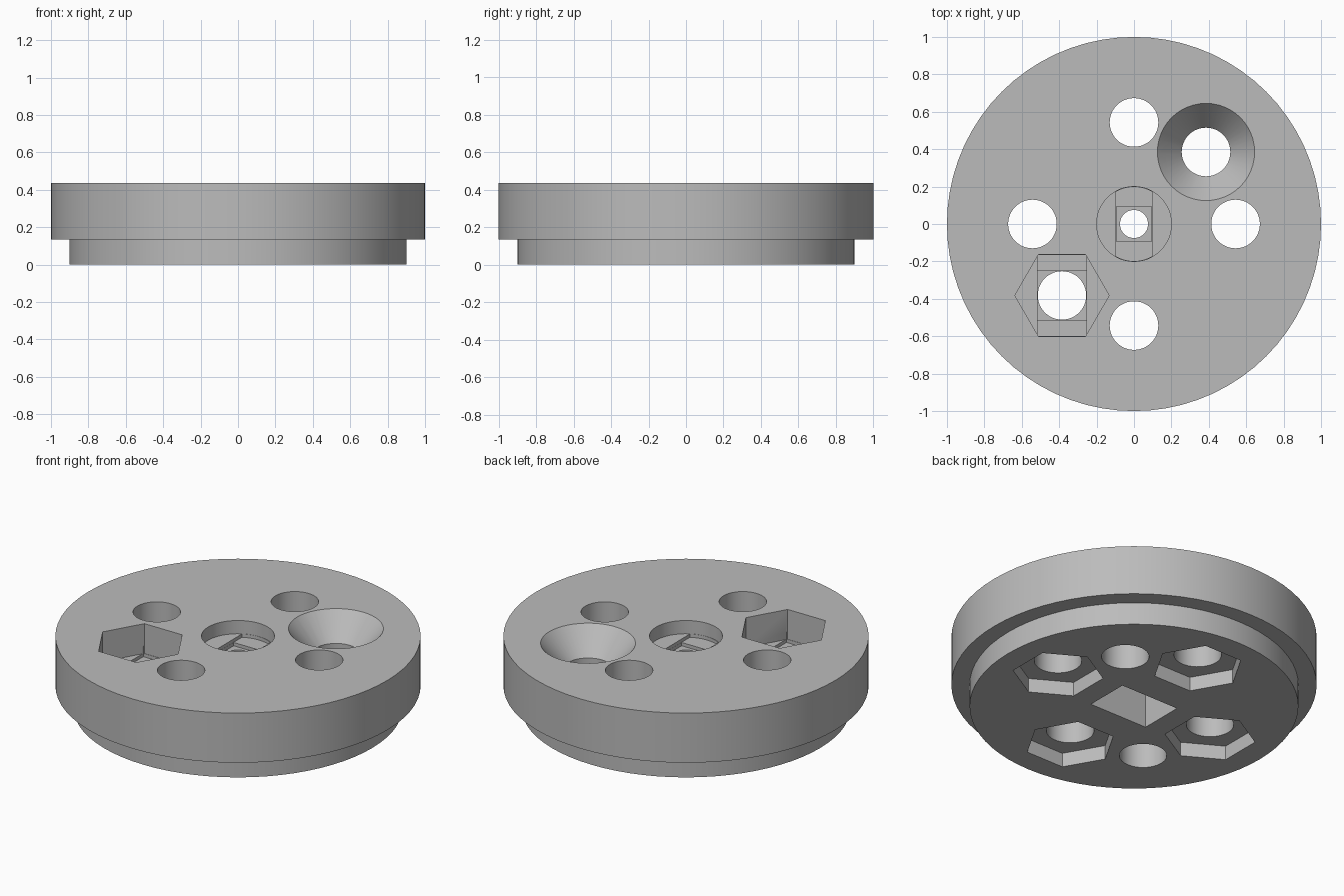
import bpy
import bmesh
import math

if "Cube" in bpy.data.objects:
    bpy.data.objects.remove(bpy.data.objects["Cube"])

TOP, STEP = 0.435, 0.135     # overall height, height of the narrow lower step
OVER = 0.1                   # cutters run this far past the surface


def ngon(r, n, turn=0.0):
    return [(r * math.cos(turn + math.tau * i / n), r * math.sin(turn + math.tau * i / n)) for i in range(n)]


def rect(hx, hy):
    return [(hx, -hy), (hx, hy), (-hx, hy), (-hx, -hy)]


def clipped_circle(r, hx, n=10):
    # circle trimmed by two flats at x = -hx and x = hx
    a = math.acos(hx / r)
    arc = [a + (math.pi - 2 * a) * i / n for i in range(n + 1)]
    return [(r * math.cos(t), r * math.sin(t)) for t in arc + [t + math.pi for t in arc]]


def loft(name, layers, at=(0, 0)):
    # closed solid through a stack of (outline, z) layers
    bm = bmesh.new()
    rings = [[bm.verts.new((x + at[0], y + at[1], z)) for x, y in pts] for pts, z in layers]
    for lo, hi in zip(rings, rings[1:]):
        n = len(lo)
        for i in range(n):
            j = (i + 1) % n
            bm.faces.new((lo[i], lo[j], hi[j], hi[i]))
    bm.faces.new(rings[0][::-1])
    bm.faces.new(rings[-1])
    mesh = bpy.data.meshes.new(name)
    bm.to_mesh(mesh)
    bm.free()
    obj = bpy.data.objects.new(name, mesh)
    bpy.context.collection.objects.link(obj)
    return obj


# stepped round body
hub = loft("hub_disc", [(ngon(0.9, 72), 0), (ngon(0.9, 72), STEP),
                        (ngon(1.0, 72), STEP), (ngon(1.0, 72), TOP)])
bpy.context.view_layer.objects.active = hub
hub.select_set(True)


def cut(layers, at=(0, 0)):
    tool = loft("cutter", layers, at)
    tool.hide_render = True
    mod = hub.modifiers.new("cut", 'BOOLEAN')
    mod.operation = 'DIFFERENCE'
    mod.solver = 'EXACT'
    mod.object = tool
    bpy.ops.object.modifier_apply(modifier=mod.name)
    bpy.data.objects.remove(tool, do_unlink=True)


def prism(pts, z0, z1, at=(0, 0)):
    cut([(pts, z0), (pts, z1)], at)


HOLE = ngon(0.13, 48)
ABOVE = TOP + OVER

# four straight bolt holes, each with a nut pocket underneath
for i in range(4):
    a = i * math.pi / 2
    at = (0.543 * math.cos(a), 0.543 * math.sin(a))
    prism(HOLE, -OVER, ABOVE, at)
    prism(ngon(0.25, 6, a + math.pi / 2), -OVER, 0.085, at)

# countersunk hole
at = (0.385, 0.385)
prism(HOLE, -OVER, ABOVE, at)
cut([(ngon(0.13, 48), TOP - 0.15), (ngon(0.26, 48), TOP), (ngon(0.26, 48), ABOVE)], at)

# hexagonal nut pocket on top, stepping down through a slot and a square to the hole
at = (-0.385, -0.382)
prism(ngon(0.252, 6), 0.255, ABOVE, at)
prism(rect(0.1315, 0.216), 0.235, 0.3, at)
prism(rect(0.1305, 0.1305), 0.215, 0.3, at)
prism(ngon(0.1295, 48), -OVER, 0.3, at)

# central screw recess, stepping down the same way
prism(ngon(0.2, 48), 0.355, ABOVE)
prism(clipped_circle(0.198, 0.095), 0.335, 0.4)
prism(rect(0.094, 0.0925), 0.315, 0.4)
prism(ngon(0.075, 40), 0.1, 0.4)

# rectangular shaft socket from below
prism(rect(0.195, 0.134), -OVER, 0.25)

# single grey material
grey = bpy.data.materials.new("plain grey")
grey.diffuse_color = (0.5, 0.5, 0.5, 1)
grey.use_nodes = True
grey.node_tree.nodes["Principled BSDF"].inputs["Base Color"].default_value = grey.diffuse_color
hub.data.materials.clear()
hub.data.materials.append(grey)
for p in hub.data.polygons:
    p.material_index = 0
bpy.ops.object.shade_smooth_by_angle(angle=math.radians(30))
